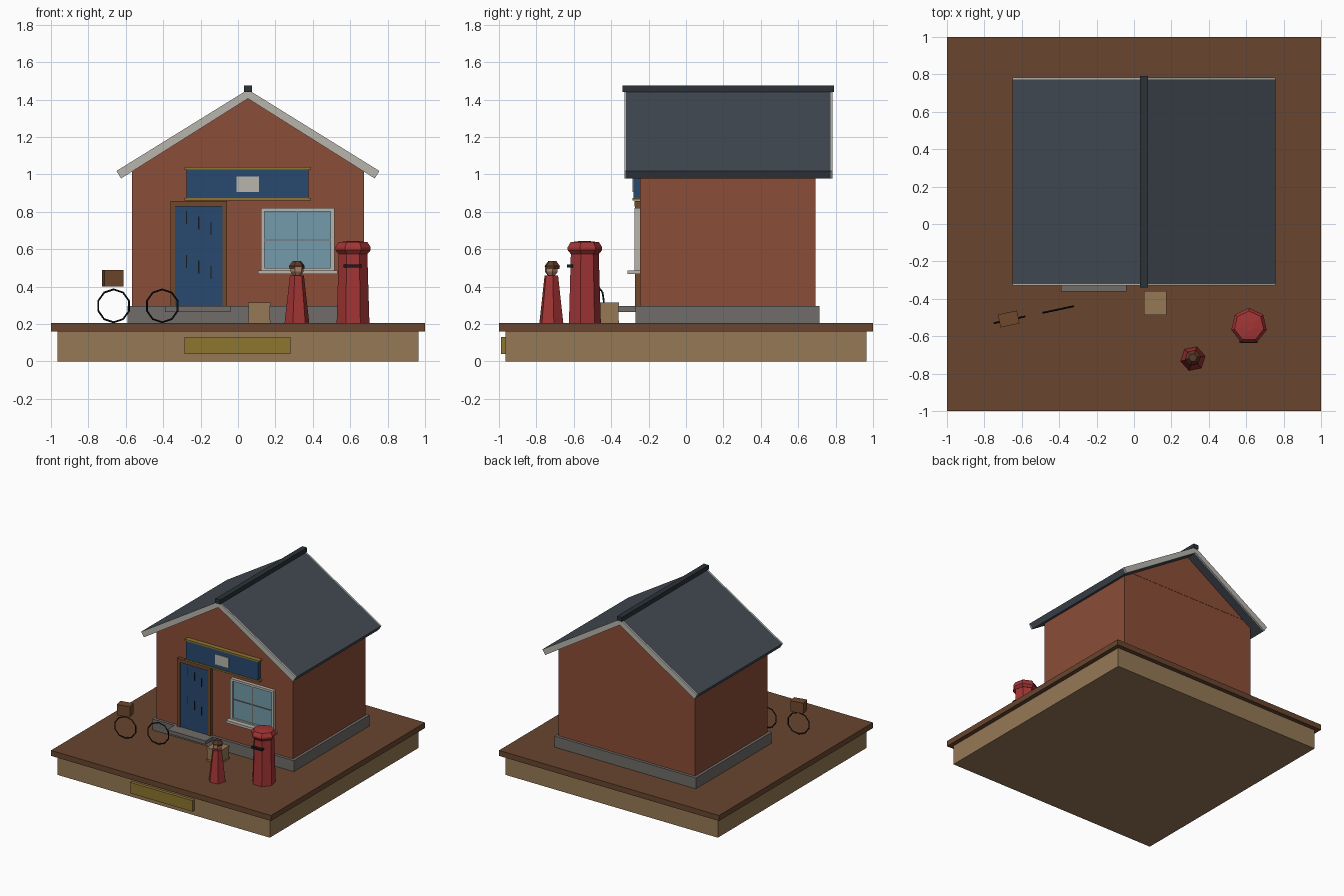
import bpy, bmesh, math
from mathutils import Matrix

if "Cube" in bpy.data.objects:
    bpy.data.objects.remove(bpy.data.objects["Cube"])

COLORS = {
    "brick": (0.26, 0.075, 0.038), "slate": (0.055, 0.068, 0.085), "ridge": (0.025, 0.032, 0.04),
    "earth": (0.14, 0.06, 0.028), "tan": (0.30, 0.19, 0.09), "gold": (0.27, 0.18, 0.03),
    "blue": (0.022, 0.068, 0.16), "stone": (0.16, 0.15, 0.14), "trim": (0.48, 0.46, 0.42),
    "glass": (0.17, 0.33, 0.40), "red": (0.36, 0.035, 0.035), "black": (0.01, 0.01, 0.012),
    "wood": (0.16, 0.065, 0.025), "skin": (0.40, 0.22, 0.14), "hair": (0.11, 0.04, 0.02),
}
MATS = {}


def finish(name, bm, color):
    bmesh.ops.recalc_face_normals(bm, faces=bm.faces)
    me = bpy.data.meshes.new(name)
    bm.to_mesh(me)
    bm.free()
    ob = bpy.data.objects.new(name, me)
    bpy.context.collection.objects.link(ob)
    if color not in MATS:
        MATS[color] = bpy.data.materials.new(color)
        MATS[color].diffuse_color = (*COLORS[color], 1)
    me.materials.append(MATS[color])
    return ob


def box(name, x, y, z, color, rot=0):
    bm = bmesh.new()
    c = [(a + b) / 2 for a, b in (x, y, z)]
    s = [b - a for a, b in (x, y, z)]
    m = Matrix.Translation(c) @ Matrix.Rotation(rot, 4, 'Z') @ Matrix.Diagonal((*s, 1))
    bmesh.ops.create_cube(bm, size=1, matrix=m)
    return finish(name, bm, color)


def prism(name, pts, y0, y1, color):
    bm = bmesh.new()
    f = bm.faces.new([bm.verts.new((x, y0, z)) for x, z in pts])
    ext = bmesh.ops.extrude_face_region(bm, geom=[f])
    bmesh.ops.translate(bm, vec=(0, y1 - y0, 0),
                        verts=[v for v in ext["geom"] if isinstance(v, bmesh.types.BMVert)])
    return finish(name, bm, color)


def lathe(name, x, y, profile, sides, color, start=-math.pi / 2):
    bm = bmesh.new()
    rings = [[bm.verts.new((x + r * math.cos(start + 2 * math.pi * i / sides),
                            y + r * math.sin(start + 2 * math.pi * i / sides), z))
              for i in range(sides)] for r, z in profile]
    for a, b in zip(rings, rings[1:]):
        for i in range(sides):
            j = (i + 1) % sides
            bm.faces.new((a[i], a[j], b[j], b[i]))
    bm.faces.new(rings[0])
    bm.faces.new(rings[-1])
    return finish(name, bm, color)


def wheel(name, x, y, z, r, t, rot, color, n=10, k=4):
    bm = bmesh.new()
    rings = []
    for i in range(n):
        a = 2 * math.pi * (i + 0.5) / n
        rings.append([])
        for j in range(k):
            b = 2 * math.pi * j / k
            d = r + t * math.cos(b)
            rings[-1].append(bm.verts.new((d * math.cos(a), t * math.sin(b), d * math.sin(a))))
    for i in range(n):
        p, q = rings[i], rings[(i + 1) % n]
        for j in range(k):
            bm.faces.new((p[j], p[(j + 1) % k], q[(j + 1) % k], q[j]))
    bm.transform(Matrix.Translation((x, y, z)) @ Matrix.Rotation(rot, 4, 'Z'))
    return finish(name, bm, color)


# display base
box("base_plinth", (-0.965, 0.965), (-0.965, 0.965), (0, 0.16), "tan")
box("base_top", (-1, 1), (-1, 1), (0.16, 0.205), "earth")
box("base_plaque", (-0.285, 0.28), (-0.99, -0.96), (0.04, 0.13), "gold")

# house body
CX = 0.053
box("foundation", (-0.59, 0.696), (-0.27, 0.715), (0.2, 0.295), "stone")
box("walls", (-0.567, 0.673), (-0.247, 0.692), (0.29, 1.065), "brick")
prism("gable", [(-0.567, 1.063), (0.673, 1.063), (CX, 1.44)], -0.249, 0.694, "brick")

# roof: two slabs with barge boards at both ends
for side, s in (("left", -1), ("right", 1)):
    slab = [(CX, 1.453), (CX + s * 0.703, 1.018), (CX + s * 0.678, 0.978), (CX, 1.405)]
    prism("roof_" + side, slab, -0.322, 0.772, "slate")
    for end, y in (("front", -0.33), ("back", 0.772)):
        prism(f"barge_board_{side}_{end}", slab, y, y + 0.012, "trim")
box("ridge_cap", (CX - 0.022, CX + 0.022), (-0.34, 0.79), (1.44, 1.475), "ridge")

# door
box("door_frame_top", (-0.362, -0.058), (-0.275, -0.24), (0.828, 0.857), "wood")
box("door_frame_left", (-0.362, -0.337), (-0.272, -0.24), (0.29, 0.83), "wood")
box("door_frame_right", (-0.083, -0.058), (-0.272, -0.24), (0.29, 0.83), "wood")
box("door", (-0.34, -0.08), (-0.265, -0.24), (0.29, 0.83), "blue")
for i in range(3):
    for j in range(2):
        x, z = -0.275 + 0.065 * i, 0.77 - 0.235 * j - 0.03 * i
        box(f"door_groove_{i}_{j}", (x - 0.003, x + 0.003), (-0.268, -0.26),
            (z - 0.035, z + 0.035), "black")
box("door_step", (-0.39, -0.04), (-0.362, -0.25), (0.265, 0.295), "stone")

# window
box("window_frame_left", (0.122, 0.143), (-0.275, -0.24), (0.48, 0.82), "trim")
box("window_frame_right", (0.495, 0.516), (-0.275, -0.24), (0.48, 0.82), "trim")
box("window_frame_top", (0.122, 0.516), (-0.275, -0.24), (0.802, 0.82), "trim")
box("window_frame_bottom", (0.122, 0.516), (-0.275, -0.24), (0.48, 0.498), "trim")
box("window_glass", (0.135, 0.505), (-0.262, -0.24), (0.485, 0.81), "glass")
box("window_bar_vertical", (0.315, 0.322), (-0.267, -0.255), (0.49, 0.81), "stone")
box("window_bar_horizontal", (0.14, 0.5), (-0.267, -0.255), (0.645, 0.652), "stone")
box("window_sill", (0.108, 0.532), (-0.312, -0.24), (0.466, 0.487), "trim")

# shop sign
box("sign_board", (-0.275, 0.378), (-0.28, -0.24), (0.87, 1.025), "blue")
for side, z in (("top", 1.025), ("bottom", 0.86)):
    box("sign_trim_" + side, (-0.285, 0.39), (-0.285, -0.24), (z, z + 0.013), "gold")
box("sign_panel", (-0.008, 0.112), (-0.285, -0.27), (0.905, 0.988), "trim")

# pillar box with seven sides
A = -math.pi / 2 + math.pi / 7
lathe("pillar_box_body", 0.615, -0.545, [(0.09, 0.2), (0.078, 0.59)], 7, "red", A)
lathe("pillar_box_cap", 0.615, -0.545,
      [(0.08, 0.575), (0.097, 0.595), (0.097, 0.61), (0.08, 0.637), (0.03, 0.643)], 7, "red", A)
box("pillar_box_slot", (0.565, 0.66), (-0.637, -0.6), (0.502, 0.518), "black")

# standing figure
lathe("figure_body", 0.315, -0.72, [(0.068, 0.2), (0.038, 0.46)], 6, "red", 0.2)
lathe("figure_head", 0.315, -0.72, [(0.018, 0.455), (0.036, 0.48), (0.036, 0.51), (0.02, 0.53)],
      6, "skin", 0.2)
lathe("figure_hair", 0.315, -0.715, [(0.04, 0.495), (0.043, 0.51), (0.022, 0.537)], 6, "hair", 0.2)

# parcel crate
box("crate", (0.055, 0.172), (-0.482, -0.362), (0.2, 0.312), "tan")
for side, z in (("top", 0.3), ("bottom", 0.205)):
    box("crate_slat_" + side, (0.053, 0.174), (-0.486, -0.358), (z, z + 0.014), "tan")

# bicycle wheels and carrier basket
TILT = math.radians(12)
for side, x, y in (("front", -0.665, -0.512), ("rear", -0.405, -0.457)):
    wheel("wheel_" + side, x, y, 0.297, 0.088, 0.005, TILT, "black")
box("carrier_basket", (-0.722, -0.618), (-0.543, -0.473), (0.4, 0.488), "wood", TILT)

for m in bpy.data.materials:
    if m.users and not m.is_grease_pencil:
        m.use_nodes = True
        m.node_tree.nodes["Principled BSDF"].inputs["Base Color"].default_value = m.diffuse_color
